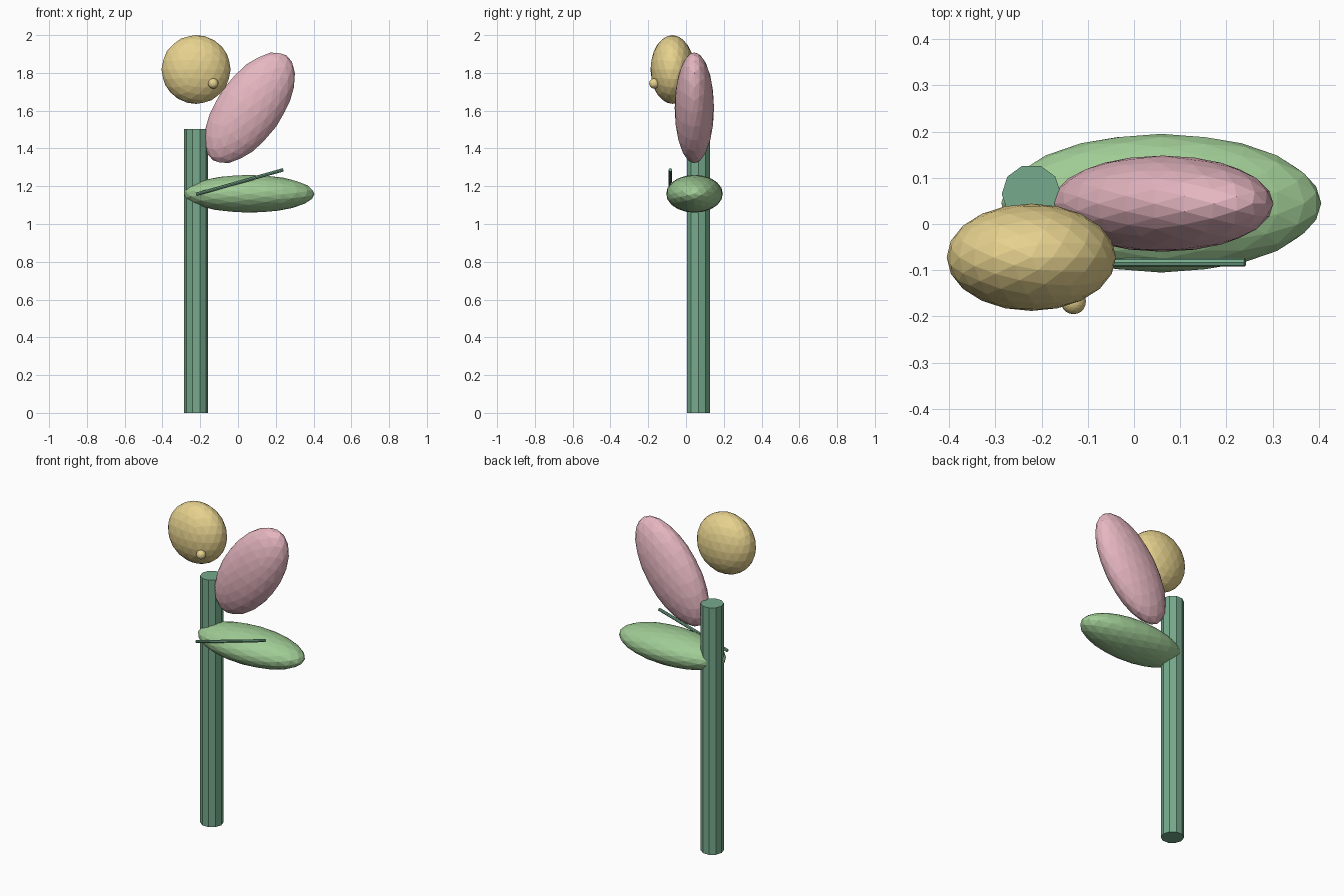
import bpy
from math import pi, radians
from mathutils import Vector

if "Cube" in bpy.data.objects:
    bpy.data.objects.remove(bpy.data.objects["Cube"])


def material(name, rgb):
    m = bpy.data.materials.new(name)
    m.diffuse_color = (*rgb, 1)
    m.use_nodes = True
    m.node_tree.nodes["Principled BSDF"].inputs["Base Color"].default_value = m.diffuse_color
    return m


STEM = material("stem green", (0.18, 0.40, 0.26))
LEAF = material("leaf green", (0.35, 0.60, 0.30))
PINK = material("petal pink", (0.79, 0.47, 0.53))
GOLD = material("bud yellow", (0.79, 0.64, 0.27))


def finish(name, mat):
    o = bpy.context.object
    o.name = name
    o.data.materials.append(mat)
    return o


def blob(name, loc, radii, mat, tilt=0, detail=3):
    bpy.ops.mesh.primitive_ico_sphere_add(
        subdivisions=detail, radius=1, location=loc, rotation=(0, tilt, 0))
    o = finish(name, mat)
    o.scale = radii
    return o


def rod(name, a, b, radius, sides, mat, spin=0):
    a, b = Vector(a), Vector(b)
    d = b - a
    bpy.ops.mesh.primitive_cylinder_add(
        vertices=sides, radius=radius, depth=d.length, location=(a + b) / 2)
    o = finish(name, mat)
    o.rotation_euler = d.to_track_quat('Z', 'Y').to_euler() if not spin else (0, 0, spin)
    return o


# upright stem, facet facing the back
rod("stem", (-0.222, 0.065, 0), (-0.222, 0.065, 1.503), 0.064, 10, STEM, spin=pi / 10)

# leaf lying sideways and its raised vein
blob("leaf", (0.059, 0.045, 1.16), (0.1, 0.15, 0.346), LEAF, tilt=pi / 2)
rod("leaf_vein", (-0.222, -0.083, 1.157), (0.24, -0.083, 1.287), 0.009, 8, STEM)

# leaning petal
blob("petal", (0.062, 0.044, 1.615), (0.172, 0.104, 0.339), PINK, tilt=radians(35))

# flower bud and its small bead
blob("bud", (-0.222, -0.072, 1.818), (0.183, 0.116, 0.182), GOLD)
blob("bead", (-0.131, -0.168, 1.744), (0.027, 0.027, 0.027), GOLD)
